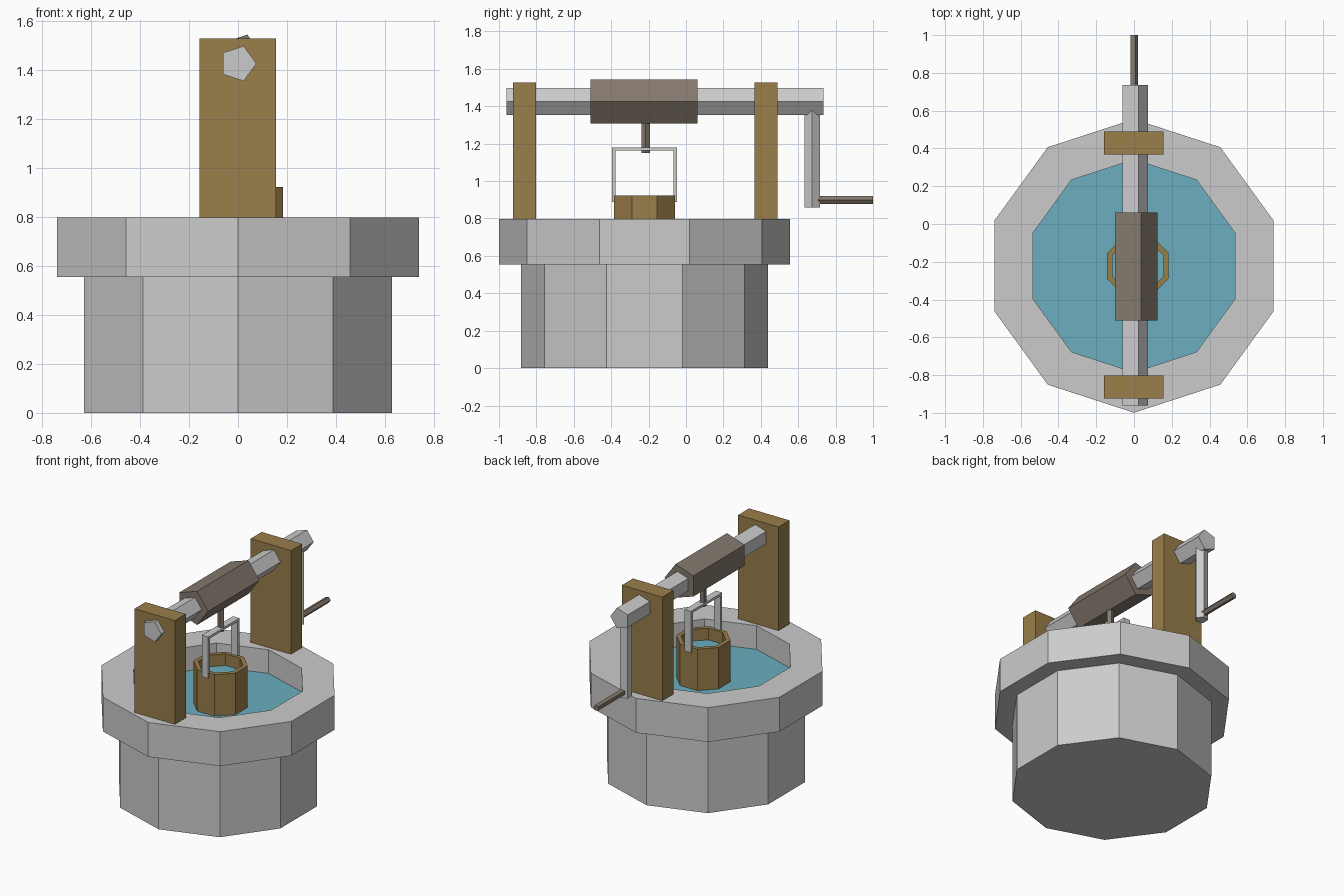
import bpy, bmesh, math
from mathutils import Vector

if "Cube" in bpy.data.objects:
    bpy.data.objects.remove(bpy.data.objects["Cube"])


def material(name, rgb):
    m = bpy.data.materials.new(name)
    m.diffuse_color = (*rgb, 1)
    m.use_nodes = True
    m.node_tree.nodes["Principled BSDF"].inputs["Base Color"].default_value = m.diffuse_color
    return m


WOOD = material("wood", (0.32, 0.21, 0.07))
BARK = material("dark_wood", (0.23, 0.19, 0.15))
WATER = material("water", (0.15, 0.42, 0.52))


def finish(name, bm, mat):
    bmesh.ops.recalc_face_normals(bm, faces=bm.faces)
    me = bpy.data.meshes.new(name)
    bm.to_mesh(me)
    bm.free()
    ob = bpy.data.objects.new(name, me)
    bpy.context.collection.objects.link(ob)
    if mat:
        me.materials.append(mat)
    return ob


def lathe(name, profile, n, centre, start=0, axis="Z", ring=False, mat=None):
    """Skin n-sided rings of (radius, height); cap the ends or join them."""
    bm = bmesh.new()
    loops = []
    for r, h in profile:
        loop = []
        for i in range(n):
            a = math.radians(start) + math.tau * i / n
            u, v = r * math.cos(a), r * math.sin(a)
            p = Vector((u, v, h) if axis == "Z" else (u, h, v))
            loop.append(bm.verts.new(p + Vector(centre)))
        loops.append(loop)
    pairs = list(zip(loops, loops[1:]))
    if ring:
        pairs.append((loops[-1], loops[0]))
    else:
        bm.faces.new(loops[0])
        if len(loops) > 1:
            bm.faces.new(loops[-1])
    for a, b in pairs:
        for i in range(n):
            j = (i + 1) % n
            bm.faces.new((a[i], a[j], b[j], b[i]))
    return finish(name, bm, mat)


def box(name, lo, hi, mat=None):
    bm = bmesh.new()
    bmesh.ops.create_cube(bm, size=1)
    for v in bm.verts:
        v.co = [(a + b) / 2 + c * (b - a) for a, b, c in zip(lo, hi, v.co)]
    return finish(name, bm, mat)


CY = -0.222   # centre line of the well

# Stone well: base, overhanging rim and water
lathe("well_base", [(0.66, 0), (0.66, 0.555)], 10, (0, CY, 0), 90)
lathe("well_rim", [(0.777, 0.555), (0.777, 0.797), (0.563, 0.797), (0.563, 0.555)],
      10, (0, CY, 0), 90, ring=True)
lathe("well_water", [(0.563, 0.63)], 10, (0, CY, 0), 90, mat=WATER)

# Two posts
for name, y in (("front_post", -0.925), ("back_post", 0.367)):
    box(name, (-0.158, y, 0.797), (0.156, y + 0.122, 1.527), WOOD)

# Windlass: axle, roller and crank
lathe("axle", [(0.075, -0.96), (0.075, 0.735)], 5, (0, 0, 1.425), axis="Y")
lathe("roller", [(0.124, -0.51), (0.124, 0.062)], 5, (0, 0, 1.425), axis="Y", mat=BARK)
lathe("crank_arm", [(0.043, 0.86), (0.043, 1.40)], 5, (0, 0.675, 0))
lathe("crank_grip", [(0.022, 0.69), (0.022, 1.0)], 5, (0, 0, 0.899), axis="Y", mat=BARK)

# Rope stub under the roller
lathe("rope", [(0.024, 1.15), (0.024, 1.36)], 5, (0.02, -0.216, 0), mat=BARK)

# Bucket with water
BX = 0.02
lathe("bucket", [(0.177, 0.615), (0.177, 0.922), (0.146, 0.922), (0.146, 0.64)],
      8, (BX, CY, 0), 22.5, mat=WOOD)
lathe("bucket_water", [(0.146, 0.84)], 8, (BX, CY, 0), 22.5, mat=WATER)

# Bucket handle: two uprights and a crossbar
for side, name in ((-1, "handle_front"), (1, "handle_back")):
    ya, yb = sorted((CY + side * 0.174, CY + side * 0.154))
    box(name, (BX - 0.025, ya, 0.888), (BX + 0.025, yb, 1.18))
box("handle_bar", (BX - 0.025, CY - 0.154, 1.163), (BX + 0.025, CY + 0.154, 1.18))
